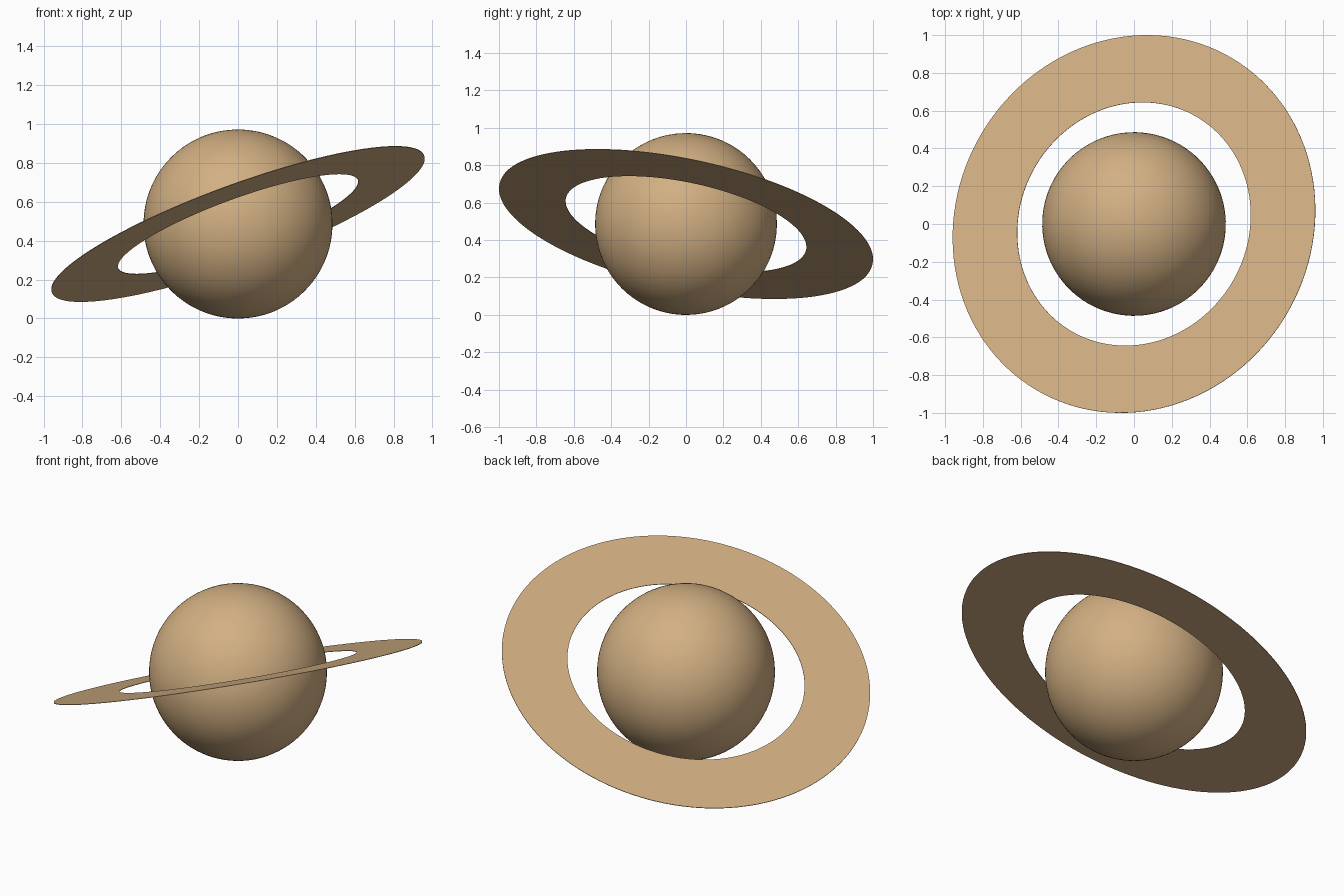
import bpy, bmesh, math
from mathutils import Vector, Matrix

if "Cube" in bpy.data.objects:
    bpy.data.objects.remove(bpy.data.objects["Cube"])

CENTRE = Vector((0, 0, 0.486))
RADIUS = 0.486
RING_AXIS = Vector((-0.338, 0.198, 0.92)).normalized()
RING_IN, RING_OUT, RING_THICK = 0.657, 1.02, 0.003
SEGMENTS = 128

sand = bpy.data.materials.new("sand")
sand.diffuse_color = (0.645, 0.434, 0.227, 1)
sand.use_nodes = True
sand.node_tree.nodes["Principled BSDF"].inputs["Base Color"].default_value = sand.diffuse_color
tilt = Vector((0, 0, 1)).rotation_difference(RING_AXIS).to_matrix().to_4x4()
placement = Matrix.Translation(CENTRE) @ tilt


def add_object(name, bm):
    bmesh.ops.recalc_face_normals(bm, faces=bm.faces)
    mesh = bpy.data.meshes.new(name)
    bm.to_mesh(mesh)
    bm.free()
    mesh.materials.append(sand)
    obj = bpy.data.objects.new(name, mesh)
    bpy.context.collection.objects.link(obj)
    bpy.ops.object.select_all(action='DESELECT')
    obj.select_set(True)
    bpy.context.view_layer.objects.active = obj
    bpy.ops.object.shade_smooth_by_angle(angle=math.radians(40))
    return obj


# Planet globe, poles along the ring axis
bm = bmesh.new()
bmesh.ops.create_uvsphere(bm, u_segments=96, v_segments=48, radius=RADIUS)
bm.transform(placement)
add_object("planet", bm)

# Thin flat ring: a rectangular section swept around the axis
bm = bmesh.new()
h = RING_THICK / 2
section = [(RING_IN, -h), (RING_OUT, -h), (RING_OUT, h), (RING_IN, h)]
loops = []
for i in range(SEGMENTS):
    a = 2 * math.pi * i / SEGMENTS
    loops.append([bm.verts.new((r * math.cos(a), r * math.sin(a), z)) for r, z in section])
for i in range(SEGMENTS):
    p, q = loops[i], loops[(i + 1) % SEGMENTS]
    for k in range(4):
        n = (k + 1) % 4
        bm.faces.new((p[k], p[n], q[n], q[k]))
bm.transform(placement)
add_object("ring", bm)
